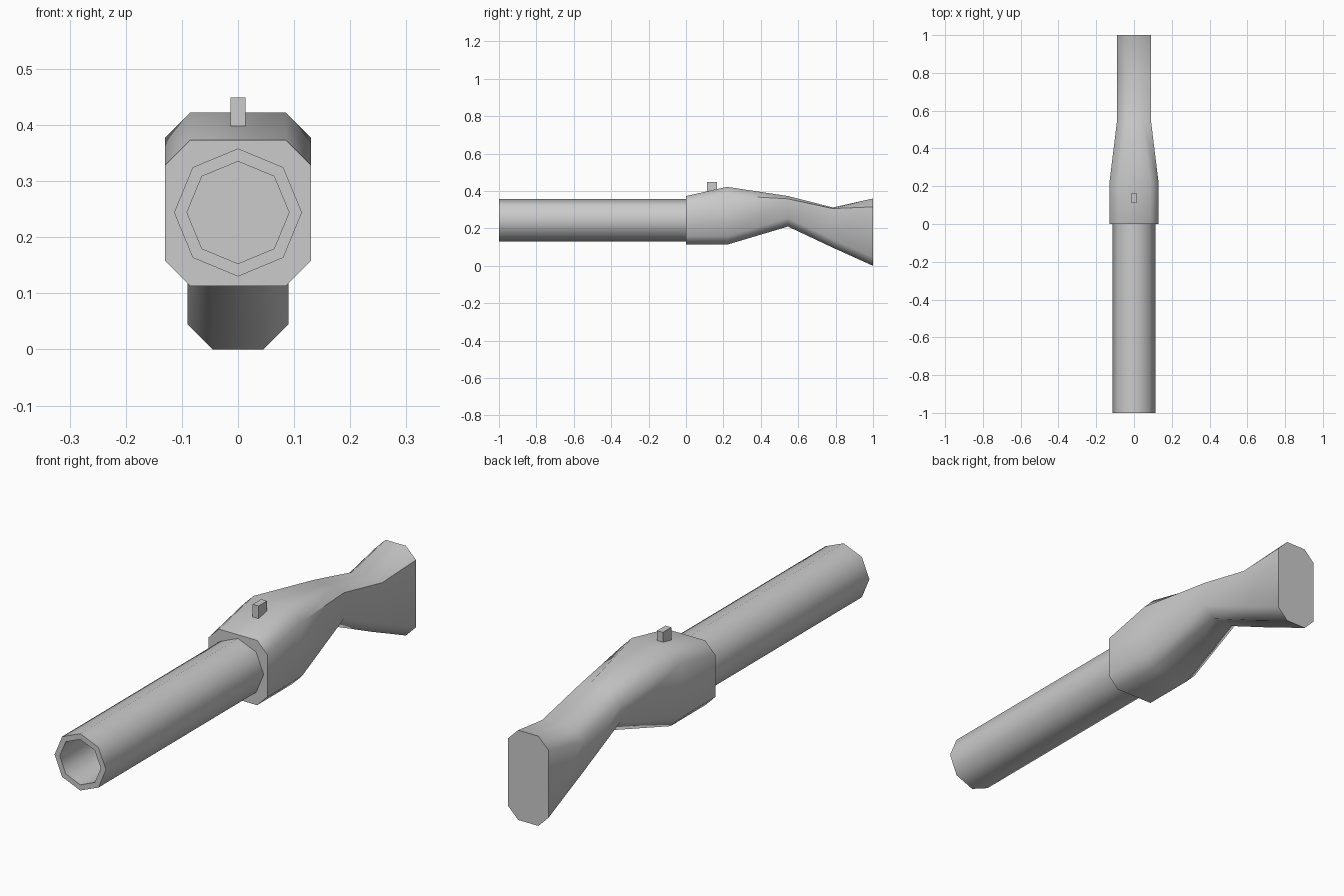
import bpy, bmesh
from math import sin, cos, pi, radians

if "Cube" in bpy.data.objects:
    bpy.data.objects.remove(bpy.data.objects["Cube"])


def loft(name, rings, smooth=True):
    """Skin matching rings of points and cap both ends."""
    bm = bmesh.new()
    loops = [[bm.verts.new(p) for p in ring] for ring in rings]
    n = len(rings[0])
    for a, b in zip(loops, loops[1:]):
        for i in range(n):
            j = (i + 1) % n
            bm.faces.new((a[i], a[j], b[j], b[i]))
    bm.faces.new(loops[0])
    bm.faces.new(loops[-1])
    bmesh.ops.recalc_face_normals(bm, faces=bm.faces)
    mesh = bpy.data.meshes.new(name)
    bm.to_mesh(mesh)
    bm.free()
    obj = bpy.data.objects.new(name, mesh)
    bpy.context.collection.objects.link(obj)
    if smooth:
        bpy.ops.object.select_all(action='DESELECT')
        obj.select_set(True)
        bpy.context.view_layer.objects.active = obj
        bpy.ops.object.shade_smooth_by_angle(angle=radians(50))
    return obj


def octagon(y, r, z=0.244):
    return [(r * sin(i * pi / 4), y, z + r * cos(i * pi / 4)) for i in range(8)]


def section(y, w, z0, z1, right_drop=0.045, c=0.045):
    """Chamfered rectangle; right_drop is the height of the right top chamfer."""
    return [(-w + c, y, z0), (w - c, y, z0), (w, y, z0 + c), (w, y, z1 - right_drop),
            (w - c, y, z1), (-w + c, y, z1), (-w, y, z1 - c), (-w, y, z0 + c)]


# Hollow eight-sided barrel: outside wall, muzzle rim, bore with closed end
loft("barrel", [octagon(0.03, 0.114), octagon(-1, 0.114),
                octagon(-1, 0.091), octagon(0.0, 0.091)])

# Stock: receiver block, narrow wrist and flared butt
loft("stock", [section(0.0, 0.13, 0.113, 0.373),
               section(0.22, 0.13, 0.113, 0.422),
               section(0.545, 0.09, 0.21, 0.373, 0.015),
               section(0.785, 0.09, 0.097, 0.312, 0.006),
               section(1.0, 0.09, 0.0, 0.36)])

# Small square sight on top
loft("sight", [[(-0.013, y, 0.397), (0.013, y, 0.397), (0.013, y, 0.449), (-0.013, y, 0.449)]
               for y in (0.112, 0.165)], smooth=False)
